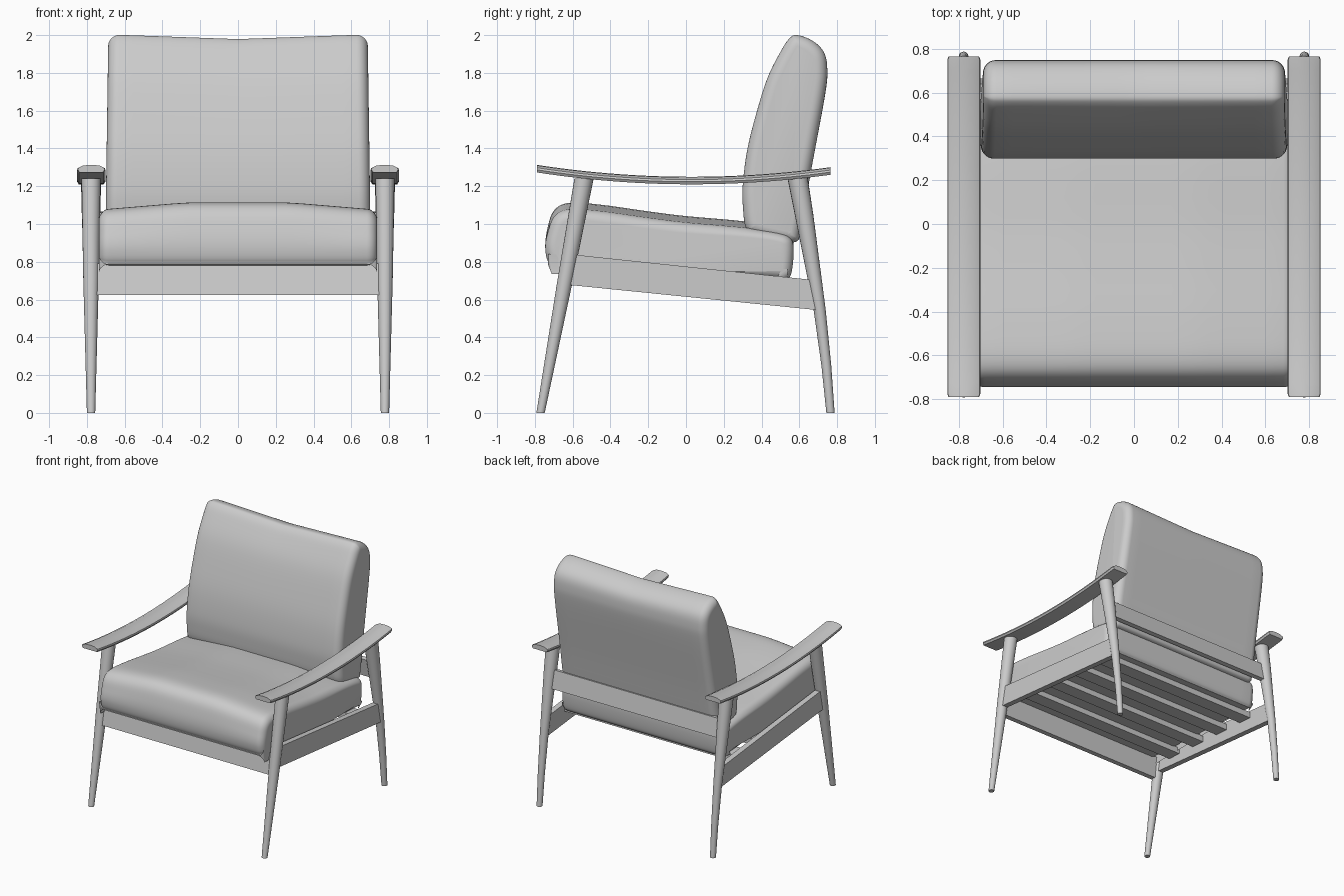
import bpy, bmesh, math
from mathutils import Vector

if "Cube" in bpy.data.objects:
    bpy.data.objects.remove(bpy.data.objects["Cube"], do_unlink=True)

grey = bpy.data.materials.new("light_grey")
grey.use_nodes = True
grey.diffuse_color = (0.6, 0.6, 0.6, 1)
grey.node_tree.nodes["Principled BSDF"].inputs["Base Color"].default_value = (0.6, 0.6, 0.6, 1)


def loft(name, rings, mirror=False, angle=40):
    """Skin a list of closed rings, cap both ends and shade."""
    bm = bmesh.new()
    rows = [[bm.verts.new(p) for p in ring] for ring in rings]
    for a, b in zip(rows, rows[1:]):
        for i in range(len(a)):
            j = (i + 1) % len(a)
            bm.faces.new((a[i], a[j], b[j], b[i]))
    bm.faces.new(rows[0])
    bm.faces.new(rows[-1])
    bmesh.ops.recalc_face_normals(bm, faces=bm.faces)
    mesh = bpy.data.meshes.new(name)
    bm.to_mesh(mesh)
    bm.free()
    mesh.materials.append(grey)
    obj = bpy.data.objects.new(name, mesh)
    bpy.context.collection.objects.link(obj)
    if mirror:
        obj.modifiers.new("Mirror", "MIRROR")
    bpy.ops.object.select_all(action="DESELECT")
    obj.select_set(True)
    bpy.context.view_layer.objects.active = obj
    bpy.ops.object.shade_smooth_by_angle(angle=math.radians(angle))
    return obj


def bar(name, outline, x0, x1, mirror=False):
    """Straight board: a y-z outline carried along x."""
    return loft(name, [[(x, y, z) for y, z in outline] for x in (x0, x1)], mirror)


def leg(name, path):
    """Tapered round leg from (y, z, radius) stations."""
    turn = [math.tau * i / 20 for i in range(20)]
    loft(name, [[(0.778 + r * math.cos(a), y + r * math.sin(a), z) for a in turn]
                for y, z, r in path], mirror=True)


def spline(points, steps=5):
    """Closed Catmull-Rom curve through the points."""
    pts, out = [Vector(p) for p in points], []
    n = len(pts)
    for i in range(n):
        a, b, c, d = (pts[(i + k) % n] for k in (-1, 0, 1, 2))
        for s in range(steps):
            t = s / steps
            out.append(0.5 * (2 * b + (c - a) * t + (2 * a - 5 * b + 4 * c - d) * t * t
                              + (3 * b - a - 3 * c + d) * t ** 3))
    return out


def cushion(name, profile, half, radius, shape):
    """Padded block: smooth y-z profile swept along x with rounded ends."""
    curve = spline(profile)
    n = len(curve)
    normals = []
    for i in range(n):
        t = (curve[(i + 1) % n] - curve[i - 1]).normalized()
        normals.append(Vector((t.y, -t.x)))
    area = sum(curve[i - 1].x * curve[i].y - curve[i].x * curve[i - 1].y for i in range(n))
    sign = -1 if area > 0 else 1
    ends = [(half - radius + radius * math.sin(a), radius * (1 - math.cos(a)))
            for a in (math.pi / 2 * k / 7 for k in range(8))]
    flat = [(half - radius) * k / 8 for k in range(8)]
    side = [(x, 0) for x in flat] + ends
    stations = [(-x, d) for x, d in reversed(side[1:])] + side
    rings = [[shape(x, *(p + sign * d * q)) for p, q in zip(curve, normals)]
             for x, d in stations]
    loft(name, rings, angle=60)


# Seat cushion, crowned across its width
def seat_shape(x, y, z):
    lift = min(max((z - 0.85) / 0.15, 0), 1)
    fall = max(abs(x) - 0.28, 0) / 0.42
    return x, y, z - 0.035 * fall * lift


cushion("seat_cushion",
        [(-0.745, 0.87), (-0.735, 0.97), (-0.70, 1.07), (-0.62, 1.112), (-0.45, 1.102),
         (-0.2, 1.067), (0, 1.042), (0.3, 1.015), (0.48, 0.985), (0.55, 0.95), (0.57, 0.88),
         (0.562, 0.76), (0.54, 0.712), (0.48, 0.71), (0, 0.74), (-0.66, 0.782),
         (-0.725, 0.795)], 0.737, 0.055, seat_shape)


# Back cushion, narrowing upward with a slight dip in the top edge
def back_shape(x, y, z):
    high = min(max((z - 0.95) / 1.05, 0), 1)
    dip = 0.022 * max(0, 1 - abs(x) / 0.62) * high ** 4
    return x * (1 - 0.022 * high), y, z - dip


cushion("back_cushion",
        [(0.302, 1.08), (0.30, 1.2), (0.322, 1.38), (0.365, 1.56), (0.43, 1.77),
         (0.505, 1.92), (0.55, 1.985), (0.59, 2.0), (0.67, 1.97), (0.73, 1.91),
         (0.748, 1.82), (0.735, 1.68), (0.66, 1.27), (0.61, 0.98), (0.58, 0.905),
         (0.47, 0.915), (0.35, 0.945), (0.315, 0.985)], 0.702, 0.06, back_shape)

# Legs
leg("front_legs", [(-0.77, 0, 0.022), (-0.64, 0.7, 0.041), (-0.54, 1.24, 0.051)])
leg("rear_legs", [(0.765, 0, 0.022), (0.743, 0.25, 0.026), (0.707, 0.55, 0.032),
                  (0.663, 0.82, 0.041), (0.625, 1.05, 0.049), (0.588, 1.26, 0.054)])

# Armrests: thin crowned boards that sag in the middle
section = [(-0.066, -0.04), (0.066, -0.04), (0.075, -0.026), (0.072, -0.015),
           (0.045, -0.003), (0, 0), (-0.045, -0.003), (-0.072, -0.015), (-0.075, -0.026)]
rings = []
for k in range(25):
    y = -0.79 + 1.555 * k / 24
    z = 1.25 + 0.06 * ((y - 0.03) / 0.8) ** 2
    rings.append([(0.777 + u, y, z + v) for u, v in section])
for ring, inner in ((0, 1), (-1, -2)):
    tip = [(0.777 + (x - 0.777) * 0.93, y, z) for x, y, z in rings[ring]]
    near = [tuple(a + (b - a) * 0.2 for a, b in zip(p, q))
            for p, q in zip(rings[ring], rings[inner])]
    rings[ring] = tip
    rings.insert(1 if ring == 0 else len(rings) - 1, near)
loft("armrests", rings, mirror=True, angle=35)

# Frame rails
bar("side_rails", [(-0.645, 0.68), (-0.615, 0.84), (0.66, 0.705), (0.70, 0.544)],
    0.755, 0.80, mirror=True)
bar("front_rail", [(-0.675, 0.625), (-0.635, 0.625), (-0.607, 0.79), (-0.647, 0.79)],
    -0.775, 0.775)
bar("back_rail", [(0.63, 0.915), (0.665, 0.92), (0.64, 1.065), (0.605, 1.06)],
    -0.775, 0.775)

# Seat slats
for i, y in enumerate((-0.42, -0.14, 0.14, 0.42)):
    top = 0.745 - 0.065 * y
    bar(f"seat_slat_{i + 1}", [(y - 0.06, top - 0.046), (y + 0.06, top - 0.054),
                               (y + 0.06, top - 0.004), (y - 0.06, top + 0.004)],
        -0.765, 0.765)
